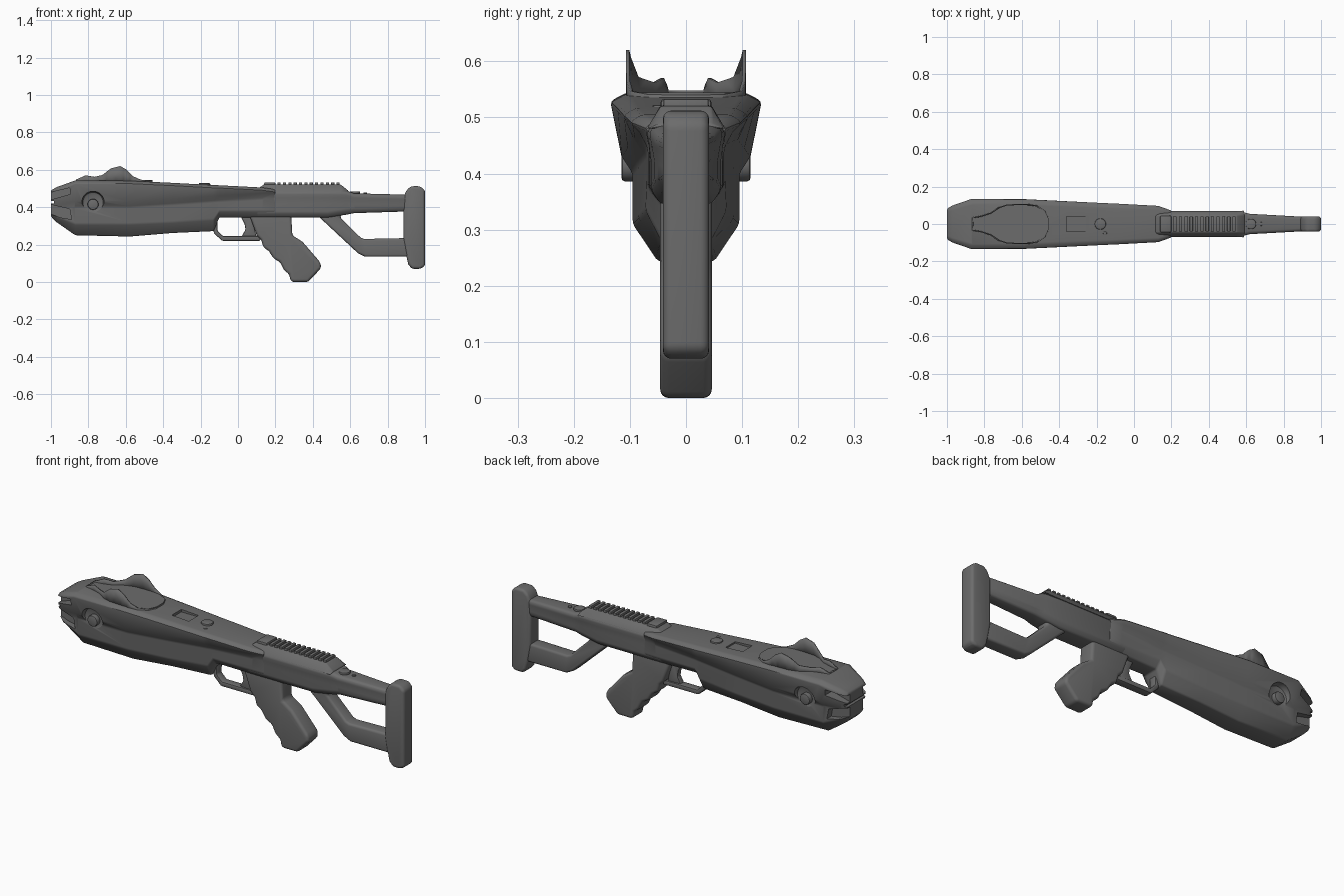
import bpy, bmesh, math
from mathutils import Vector

start_cube = bpy.data.objects.get("Cube")
if start_cube:
    bpy.data.objects.remove(start_cube, do_unlink=True)

grey = bpy.data.materials.new("matte_grey")
grey.use_nodes = True
colour = (0.15, 0.15, 0.15, 1)
grey.diffuse_color = colour
grey.node_tree.nodes["Principled BSDF"].inputs["Base Color"].default_value = colour


def activate(obj):
    bpy.ops.object.select_all(action='DESELECT')
    obj.select_set(True)
    bpy.context.view_layer.objects.active = obj


def finish(name, bm, bevel=0.0, segments=2, cutters=()):
    """Turn a bmesh into a named, bevelled, cut and smoothed object."""
    bmesh.ops.recalc_face_normals(bm, faces=bm.faces)
    mesh = bpy.data.meshes.new(name)
    bm.to_mesh(mesh)
    bm.free()
    obj = bpy.data.objects.new(name, mesh)
    bpy.context.collection.objects.link(obj)
    mesh.materials.append(grey)
    activate(obj)
    if bevel:
        mod = obj.modifiers.new("Bevel", 'BEVEL')
        mod.width, mod.segments = bevel, segments
        mod.limit_method, mod.angle_limit = 'ANGLE', math.radians(28)
        bpy.ops.object.modifier_apply(modifier=mod.name)
    for cutter in cutters:
        mod = obj.modifiers.new("Cut", 'BOOLEAN')
        mod.operation, mod.solver, mod.object = 'DIFFERENCE', 'EXACT', cutter
        bpy.ops.object.modifier_apply(modifier=mod.name)
        bpy.data.objects.remove(cutter, do_unlink=True)
    activate(obj)
    bpy.ops.object.shade_smooth_by_angle(angle=math.radians(32))
    return obj


def bridge(bm, rings):
    """Skin a list of closed rings and cap both ends."""
    loops = [[bm.verts.new(p) for p in ring] for ring in rings]
    count = len(loops[0])
    for a, b in zip(loops, loops[1:]):
        for i in range(count):
            j = (i + 1) % count
            bm.faces.new((a[i], a[j], b[j], b[i]))
    bm.faces.new(loops[0])
    bm.faces.new(loops[-1])


def loft(name, stations, bevel, cutters=()):
    """Station: x, top, crease, low, bottom, top width, low width, base width."""
    rings = []
    for x, top, crease, low, bottom, wide, lower, base in stations:
        half = [(wide * 0.8, top), (wide, top - 0.014), ((wide + lower) / 2, crease),
                (lower, crease - 0.03), (lower, low), (base, bottom)]
        rings.append([(x, y, z) for y, z in half] + [(x, -y, z) for y, z in reversed(half)])
    bm = bmesh.new()
    bridge(bm, rings)
    return finish(name, bm, bevel, 2, cutters)


def plate(name, outline, y0, y1, bevel=0.0, segments=2):
    """Extrude a side-view outline across the width."""
    bm = bmesh.new()
    bridge(bm, [[(x, y, z) for x, z in outline] for y in (y0, y1)])
    return finish(name, bm, bevel, segments)


def cylinder(name, centre, radius, depth, axis, bevel=0.0, sides=32):
    bm = bmesh.new()
    turn = Vector((0, 0, 1)).rotation_difference(Vector(axis)).to_matrix()
    bmesh.ops.create_cone(bm, cap_ends=True, segments=sides, radius1=radius,
                          radius2=radius, depth=depth)
    bmesh.ops.transform(bm, matrix=turn.to_4x4(), verts=bm.verts)
    bmesh.ops.translate(bm, vec=centre, verts=bm.verts)
    return finish(name, bm, bevel)


def box(name, centre, size, bevel=0.0):
    bm = bmesh.new()
    bmesh.ops.create_cube(bm, size=1)
    bmesh.ops.scale(bm, vec=size, verts=bm.verts)
    bmesh.ops.translate(bm, vec=centre, verts=bm.verts)
    return finish(name, bm, bevel)


# Cutters for the nose openings, side dimples and top pocket
upper_slot = [(-1.02, 0.435), (-1.02, 0.475), (-0.9, 0.503), (-0.895, 0.47)]
lower_slot = [(-1.02, 0.418), (-0.9, 0.39), (-0.89, 0.335), (-0.95, 0.345), (-1.02, 0.37)]
cutters = []
for side in (-1, 1):
    for slot in (upper_slot, lower_slot):
        cutters.append(plate("slot_cutter", slot, side * 0.055, side * 0.2))
    cutters.append(cylinder("dimple_cutter", (-0.775, side * 0.14, 0.425), 0.06, 0.1, (0, 1, 0), 0.02))
cutters.append(box("mouth_cutter", (-1, 0, 0.427), (0.03, 0.4, 0.014)))
cutters.append(box("pocket_cutter", (-0.31, 0, 0.532), (0.1, 0.08, 0.03)))

# Main shell
loft("main_shell", [
    (-1, 0.49, 0.44, 0.38, 0.35, 0.085, 0.075, 0.05),
    (-0.97, 0.507, 0.435, 0.35, 0.32, 0.1, 0.082, 0.05),
    (-0.87, 0.543, 0.43, 0.31, 0.25, 0.135, 0.095, 0.05),
    (-0.58, 0.541, 0.43, 0.31, 0.243, 0.134, 0.095, 0.05),
    (-0.35, 0.53, 0.445, 0.32, 0.262, 0.123, 0.085, 0.045),
    (-0.13, 0.518, 0.46, 0.335, 0.272, 0.113, 0.072, 0.04),
    (-0.1, 0.517, 0.462, 0.38, 0.345, 0.112, 0.07, 0.04),
    (0.13, 0.505, 0.475, 0.38, 0.345, 0.1, 0.068, 0.045),
    (0.2, 0.495, 0.475, 0.38, 0.345, 0.074, 0.066, 0.045)], 0.008, cutters)

# Receiver running back into the stock bar
loft("receiver", [
    (0.1, 0.49, 0.45, 0.37, 0.345, 0.07, 0.064, 0.045),
    (0.48, 0.49, 0.45, 0.37, 0.345, 0.07, 0.062, 0.045),
    (0.58, 0.488, 0.45, 0.385, 0.36, 0.066, 0.056, 0.04),
    (0.62, 0.474, 0.445, 0.39, 0.368, 0.056, 0.05, 0.035),
    (0.93, 0.466, 0.44, 0.4, 0.378, 0.038, 0.036, 0.028)], 0.008)

# Stock butt and lower strut
plate("stock_butt", [(0.885, 0.45), (0.9, 0.49), (0.925, 0.512), (0.975, 0.512), (1, 0.49),
                     (1, 0.085), (0.975, 0.07), (0.93, 0.07), (0.91, 0.095),
                     (0.9, 0.14), (0.885, 0.22)], -0.041, 0.041, 0.018, 4)
plate("stock_strut", [(0.42, 0.36), (0.64, 0.155), (0.68, 0.135), (0.92, 0.135),
                      (0.92, 0.235), (0.675, 0.23), (0.655, 0.238), (0.545, 0.345),
                      (0.56, 0.375)], -0.036, 0.036, 0.012, 3)

# Grip with finger waves
plate("grip", [(0.06, 0.36), (0.1, 0.25), (0.125, 0.225), (0.135, 0.185), (0.165, 0.165),
               (0.19, 0.125), (0.225, 0.107), (0.245, 0.065), (0.275, 0.04), (0.28, 0.005),
               (0.3, 0), (0.375, 0), (0.445, 0.075), (0.44, 0.105), (0.345, 0.215),
               (0.29, 0.25), (0.285, 0.36)], -0.046, 0.046, 0.018, 4)

# Trigger and guard
plate("trigger_guard", [(-0.13, 0.28), (-0.13, 0.262), (-0.085, 0.22), (0.12, 0.22),
                        (0.12, 0.245), (-0.08, 0.245), (-0.11, 0.275), (-0.11, 0.35),
                        (-0.13, 0.35)], -0.022, 0.022, 0.006)
plate("trigger", [(0.01, 0.36), (0.035, 0.31), (0.04, 0.28), (0.02, 0.245),
                  (0.1, 0.24), (0.07, 0.36)], -0.016, 0.016, 0.006)

# Top rail with teeth
bm = bmesh.new()
bridge(bm, [[(x + lean, y, z) for y, z in ((-0.07, 0.48), (-0.045, top), (0.045, top), (0.07, 0.48))]
            for x, lean, top in ((0.1, 0, 0.495), (0.14, 0, 0.522), (0.55, 0, 0.52), (0.59, 0, 0.488))])
finish("rail_base", bm, 0.004)
box("rail_front_block", (0.17, 0, 0.518), (0.06, 0.09, 0.03), 0.006)
TEETH = 12
for i in range(TEETH):
    box("rail_tooth", (0.22 + i * 0.315 / (TEETH - 1), 0, 0.52), (0.017, 0.08, 0.026), 0.003)

# Raised sight: an oval rim whose height swells into two side fins
half = [(-0.865, 0.035, 0.548), (-0.815, 0.045, 0.57), (-0.77, 0.06, 0.562),
        (-0.725, 0.09, 0.572), (-0.68, 0.104, 0.607), (-0.63, 0.107, 0.62),
        (-0.595, 0.107, 0.6), (-0.56, 0.106, 0.565), (-0.52, 0.1, 0.547),
        (-0.475, 0.07, 0.541), (-0.457, 0.03, 0.54)]
rim = half + [(x, -y, z) for x, y, z in reversed(half)]
bm = bmesh.new()
low = [bm.verts.new((x, y, 0.525)) for x, y, z in rim]
high = [bm.verts.new(p) for p in rim]
for i in range(len(rim)):
    j = (i + 1) % len(rim)
    bm.faces.new((low[i], low[j], high[j], high[i]))
bmesh.ops.subdivide_edges(bm, edges=bm.edges, cuts=1, smooth=0.0)
sight = finish("sight_rim", bm)
mod = sight.modifiers.new("Wall", 'SOLIDIFY')
mod.thickness, mod.offset = 0.006, -1
bm = bmesh.new()
bridge(bm, [[(x, y * 0.98, z) for x, y, _ in rim] for z in (0.53, 0.544)])
finish("sight_floor", bm)

# Side buttons
for side in (-1, 1):
    cylinder("side_button", (-0.775, side * 0.095, 0.415), 0.029, 0.04, (0, 1, 0), 0.006)

# Small controls along the top
cylinder("top_button", (-0.18, 0, 0.518), 0.03, 0.022, (0, 0, 1), 0.005)
cylinder("top_pin", (-0.155, -0.05, 0.516), 0.01, 0.012, (0, 0, 1), 0.002, 16)
cylinder("rear_catch", (0.625, 0, 0.478), 0.028, 0.014, (0, 0, 1), 0.004)
cylinder("rear_pin", (0.68, 0, 0.473), 0.01, 0.01, (0, 0, 1), 0.002, 16)
